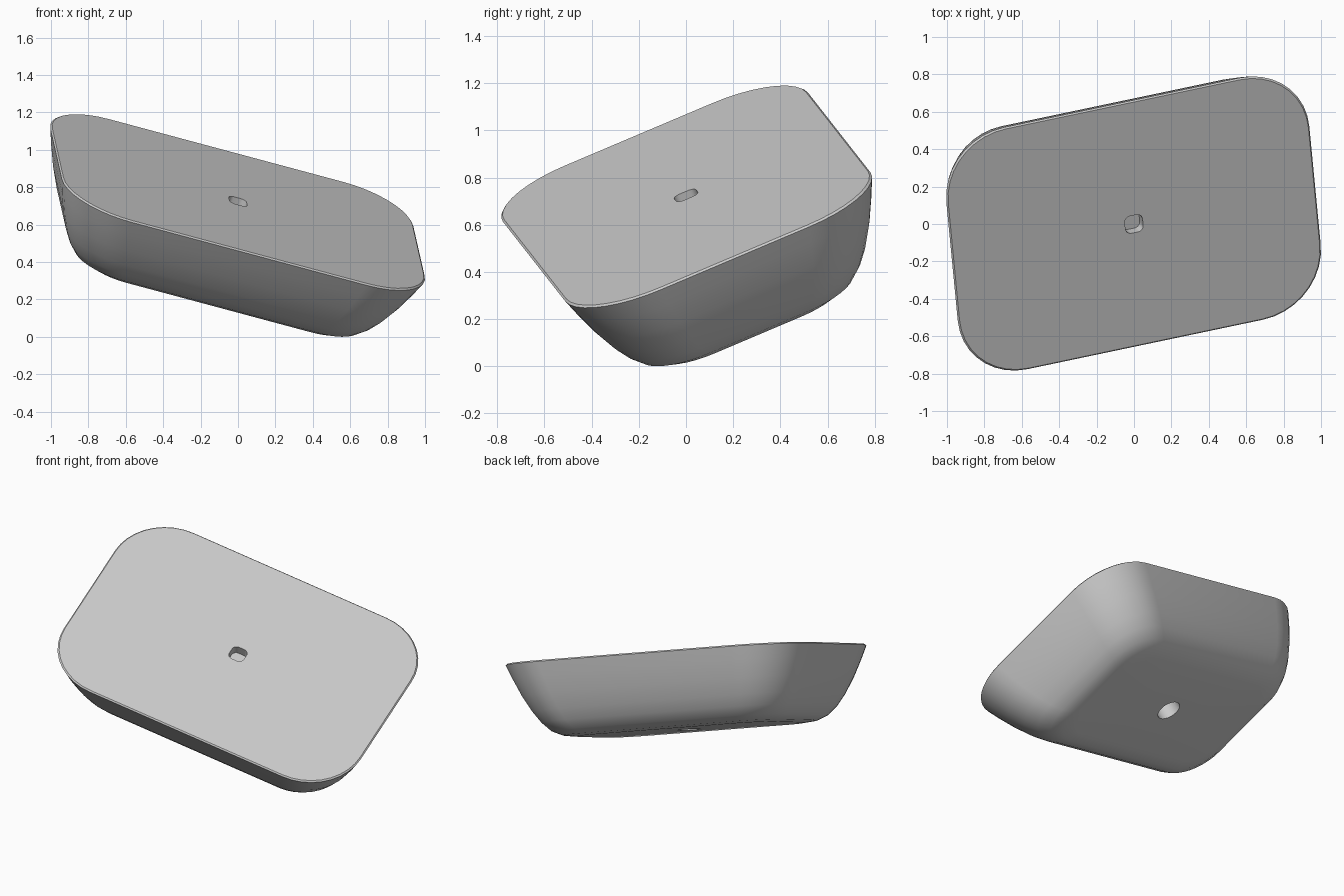
import bpy, bmesh, math
from mathutils import Vector, Matrix

cube = bpy.data.objects.get("Cube")
if cube:
    bpy.data.objects.remove(cube, do_unlink=True)

HALF_LENGTH, HALF_WIDTH, CORNER = 1.025, 0.705, 0.36
SEGMENTS = 9


def rounded_ring(bm, length, width, radius, depth):
    """Rounded rectangle of vertices lying at a depth below the top face."""
    ring = []
    for k, (sx, sy) in enumerate([(1, 1), (-1, 1), (-1, -1), (1, -1)]):
        for s in range(SEGMENTS + 1):
            a = (k + s / SEGMENTS) * math.pi / 2
            ring.append(bm.verts.new((sx * (length - radius) + radius * math.cos(a),
                                      sy * (width - radius) + radius * math.sin(a),
                                      -depth)))
    return ring


# Body colour
grey = bpy.data.materials.new("plain_grey")
grey.use_nodes = True
colour = (0.6, 0.6, 0.6, 1)
grey.diffuse_color = colour
grey.node_tree.nodes["Principled BSDF"].inputs["Base Color"].default_value = colour

bm = bmesh.new()

# Square recess in the flat top
rings = [rounded_ring(bm, 0.05, 0.05, 0.032, d) for d in (0.06, 0)]

# Curved walls: inset from the rim, depth below the top
profile = [(0.008, 0), (0, 0.008), (0.03, 0.09), (0.075, 0.2), (0.125, 0.3),
           (0.17, 0.37), (0.22, 0.425), (0.28, 0.455), (0.35, 0.465)]
for inset, depth in profile:
    rings.append(rounded_ring(bm, HALF_LENGTH - inset, HALF_WIDTH - inset,
                              CORNER - 0.5 * inset, depth))

# Round socket in the underside
rings += [rounded_ring(bm, 0.075, 0.075, 0.075, d) for d in (0.465, 0.12)]

# Skin the rings and close both ends
for upper, lower in zip(rings, rings[1:]):
    for i in range(len(upper)):
        j = (i + 1) % len(upper)
        bm.faces.new((upper[i], lower[i], lower[j], upper[j]))
bm.faces.new(rings[0])
bm.faces.new(rings[-1][::-1])
bmesh.ops.remove_doubles(bm, verts=bm.verts, dist=0.0001)
bmesh.ops.recalc_face_normals(bm, faces=bm.faces)

# Tilted resting pose
normal = Vector((0.35, -0.39, 1)).normalized()
along = Vector((1, 0.21, -0.35 + 0.39 * 0.21)).normalized()
across = normal.cross(along)
pose = Matrix((along, across, normal)).transposed().to_4x4()
bm.transform(pose)
lowest = min(v.co.z for v in bm.verts)
bmesh.ops.translate(bm, verts=bm.verts, vec=(0, 0, -lowest))

mesh = bpy.data.meshes.new("tapered_block")
bm.to_mesh(mesh)
bm.free()
mesh.materials.append(grey)
block = bpy.data.objects.new("tapered_block", mesh)
bpy.context.collection.objects.link(block)

bpy.ops.object.select_all(action="DESELECT")
block.select_set(True)
bpy.context.view_layer.objects.active = block
bpy.ops.object.shade_smooth_by_angle(angle=math.radians(30))
